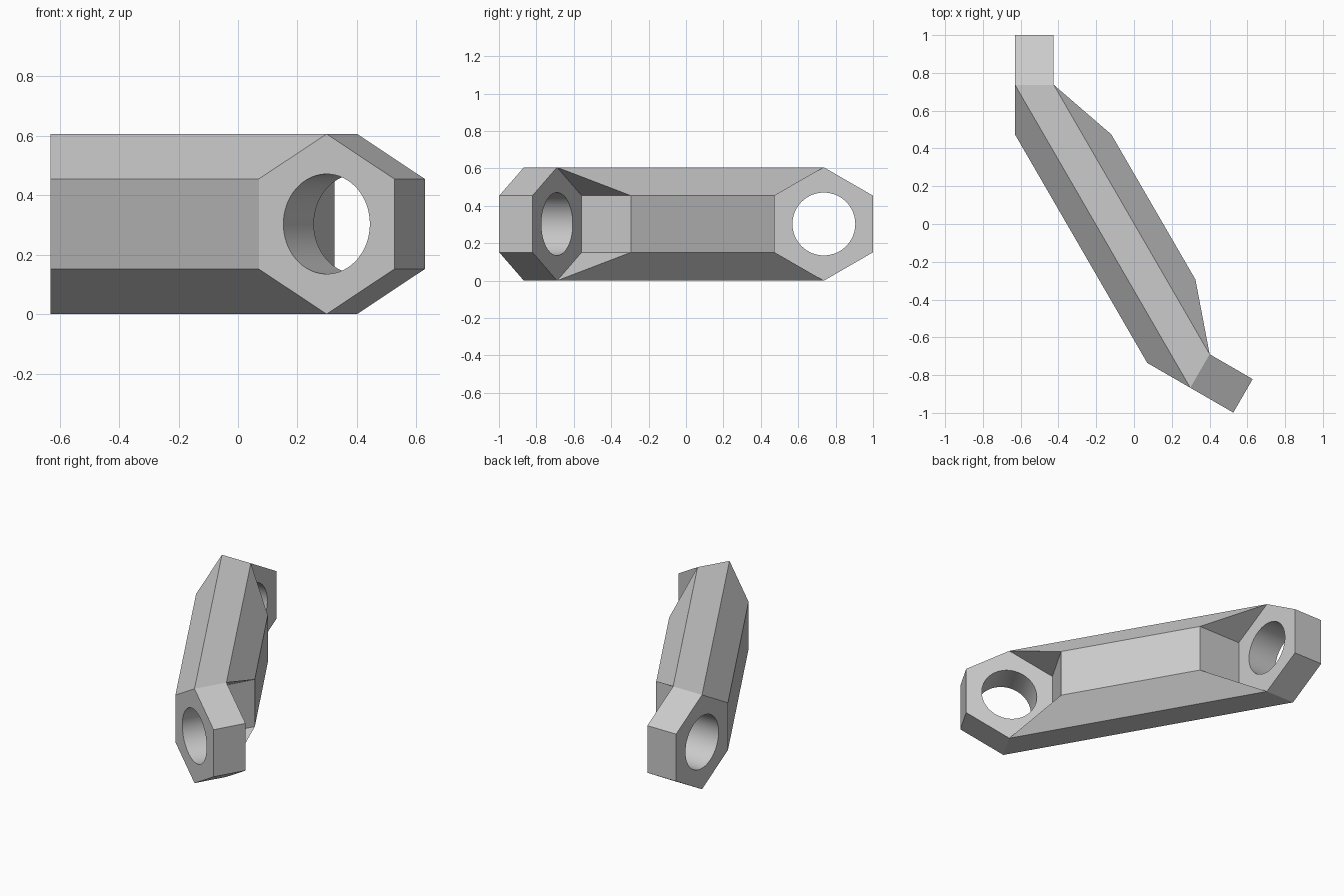
import bpy, bmesh, math
from mathutils import Vector, Matrix

if "Cube" in bpy.data.objects:
    bpy.data.objects.remove(bpy.data.objects["Cube"])

H, W = 0.606, 0.263            # height and half width of the hexagon section
PLATE, REACH = 0.205, 0.51     # plate thickness, distance to the bar's inner side
HOLE = 0.168

# Each end: outer axis point, direction to the tip, inward normal
c, s = math.cos(math.pi / 6), math.sin(math.pi / 6)
ENDS = [
    (Vector((-0.63, 0.737, 0)), Vector((0, 1, 0)), Vector((1, 0, 0))),
    (Vector((0.298, -0.867, 0)), Vector((c, -s, 0)), Vector((s, c, 0))),
]
HEX = [(0, H), (W, H * .75), (W, H * .25), (0, 0), (-W, H * .25), (-W, H * .75)]

grey = bpy.data.materials.new("light_grey")
grey.diffuse_color = (0.6, 0.6, 0.6, 1)
grey.use_nodes = True
grey.node_tree.nodes["Principled BSDF"].inputs["Base Color"].default_value = grey.diffuse_color

bm = bmesh.new()
loops = []
for o, u, n in ENDS:
    ring = lambda t: [bm.verts.new(o + u * d + n * t + Vector((0, 0, z))) for d, z in HEX]
    A, B = ring(0), ring(PLATE)
    C4, C5 = [bm.verts.new(o + u * HEX[i][0] + n * REACH + Vector((0, 0, HEX[i][1])))
              for i in (4, 5)]
    # hexagonal end plate
    bm.faces.new(A)
    bm.faces.new(B)
    for i in range(3):
        bm.faces.new((A[i], A[i + 1], B[i + 1], B[i]))
    # step from the plate out to the bar
    bm.faces.new((B[5], B[4], C4, C5))
    bm.faces.new((B[0], B[5], C5))
    bm.faces.new((B[3], B[4], C4))
    loops.append([A[0], B[0], C5, C4, B[3], A[3], A[4], A[5]])

# long bar joining both ends
P, Q = loops
for i in range(8):
    j = (i + 1) % 8
    bm.faces.new((P[i], P[j], Q[j], Q[i]))
bmesh.ops.recalc_face_normals(bm, faces=bm.faces)
mesh = bpy.data.meshes.new("link_arm")
bm.to_mesh(mesh)
bm.free()
mesh.materials.append(grey)
arm = bpy.data.objects.new("link_arm", mesh)
bpy.context.collection.objects.link(arm)

# round holes through the end plates
for o, u, n in ENDS:
    bpy.ops.mesh.primitive_cylinder_add(vertices=64, radius=HOLE, depth=PLATE + 0.1)
    cutter = bpy.context.object
    cutter.name = "hole_cutter"
    cutter.hide_render = True
    cutter.data.materials.append(grey)
    mid = o + n * (PLATE / 2) + Vector((0, 0, H / 2))
    cutter.matrix_world = Matrix.Translation(mid) @ n.to_track_quat('Z', 'Y').to_matrix().to_4x4()
    bpy.context.view_layer.update()
    mod = arm.modifiers.new("hole", 'BOOLEAN')
    mod.operation, mod.solver, mod.object = 'DIFFERENCE', 'EXACT', cutter
    bpy.context.view_layer.objects.active = arm
    bpy.ops.object.modifier_apply(modifier=mod.name)
    bpy.data.objects.remove(cutter)

bpy.ops.object.select_all(action='DESELECT')
arm.select_set(True)
bpy.context.view_layer.objects.active = arm
bpy.ops.object.shade_smooth_by_angle(angle=math.radians(20))
